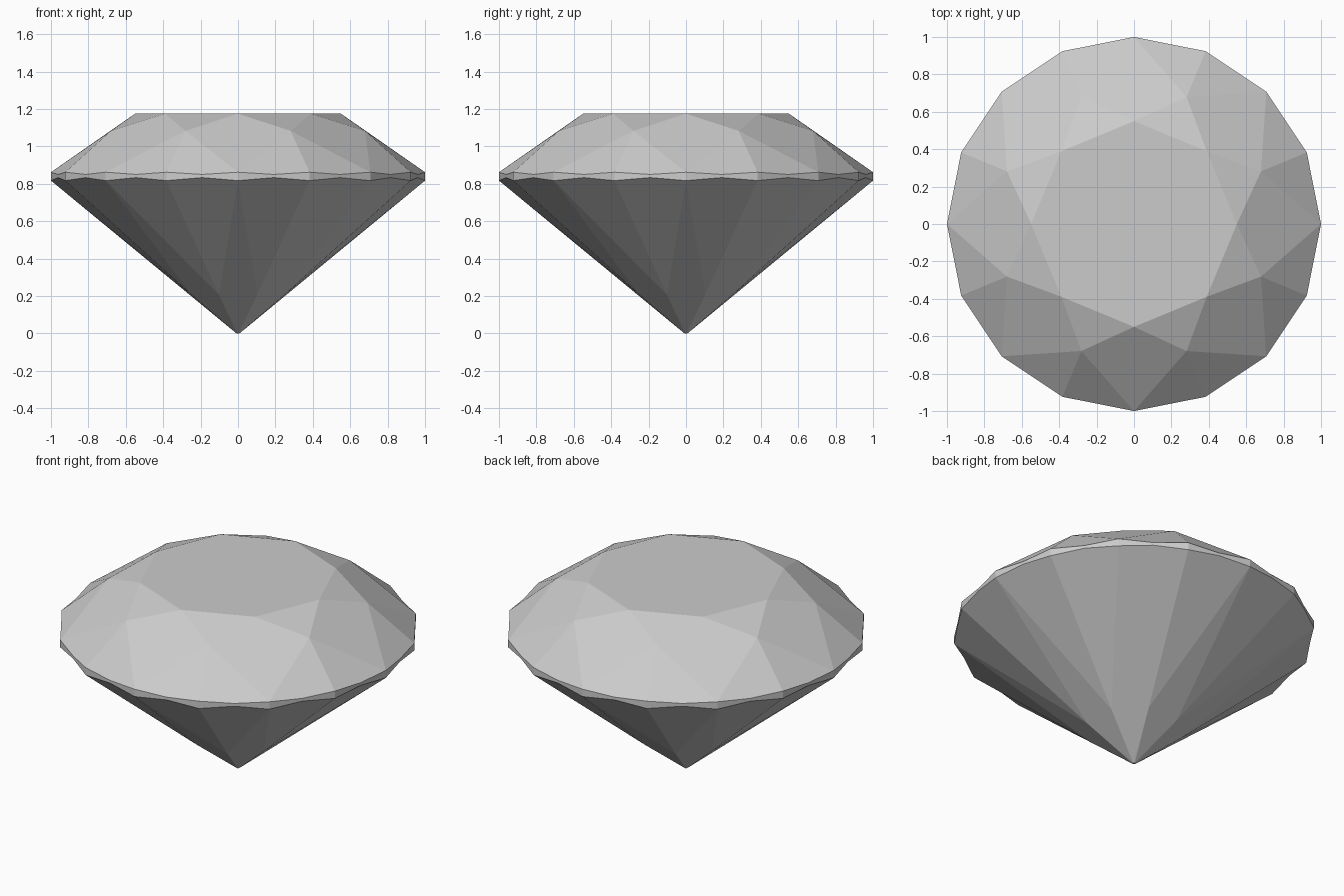
import bpy, bmesh
from math import sin, cos, pi

cube = bpy.data.objects.get("Cube")
if cube:
    bpy.data.objects.remove(cube, do_unlink=True)

# Gem material
mat = bpy.data.materials.new("gem_grey")
mat.use_nodes = True
grey = (0.6, 0.6, 0.6, 1)
mat.diffuse_color = grey
mat.node_tree.nodes["Principled BSDF"].inputs["Base Color"].default_value = grey

bm = bmesh.new()


def ring(count, radius, z, offset=0.0):
    """Evenly spaced vertices around the axis; offset is in steps."""
    step = 2 * pi / count
    return [bm.verts.new((radius * cos((i + offset) * step),
                          radius * sin((i + offset) * step), z))
            for i in range(count)]


# Rings from the table down to the culet
table = ring(8, 0.55, 1.175)
crown = ring(8, 0.735, 1.083, 0.5)
chord = cos(pi / 16)
top_corner = ring(16, 1.0, 0.862)
top_dip = ring(16, chord, 0.85, 0.5)
low_corner = ring(16, 1.0, 0.817)
low_dip = ring(16, chord, 0.833, 0.5)
pavilion = ring(8, 0.27, 0.208, 0.5)
culet = ring(8, 0.008, 0.0)

face = bm.faces.new
face(table)
face(culet[::-1])

for i in range(8):
    n, p, g = (i + 1) % 8, i - 1, 2 * i
    # Star, kite and main pavilion facets
    face((table[i], crown[i], table[n]))
    face((table[i], crown[p], top_corner[g], crown[i]))
    face((culet[i], pavilion[i], low_corner[g], pavilion[p]))
    face((culet[i], culet[n], pavilion[i]))
    # Half facets beside the girdle
    for a in (g, g + 1):
        b = (a + 1) % 16
        face((crown[i], top_corner[a], top_dip[a], top_corner[b]))
        face((pavilion[i], low_corner[b], low_dip[a], low_corner[a]))

# Scalloped girdle band
for a in range(16):
    b = (a + 1) % 16
    face((top_corner[a], low_corner[a], low_dip[a], top_dip[a]))
    face((top_dip[a], low_dip[a], low_corner[b], top_corner[b]))

bmesh.ops.recalc_face_normals(bm, faces=bm.faces)
mesh = bpy.data.meshes.new("cut_gem")
bm.to_mesh(mesh)
bm.free()
mesh.materials.append(mat)
gem = bpy.data.objects.new("cut_gem", mesh)
bpy.context.collection.objects.link(gem)
